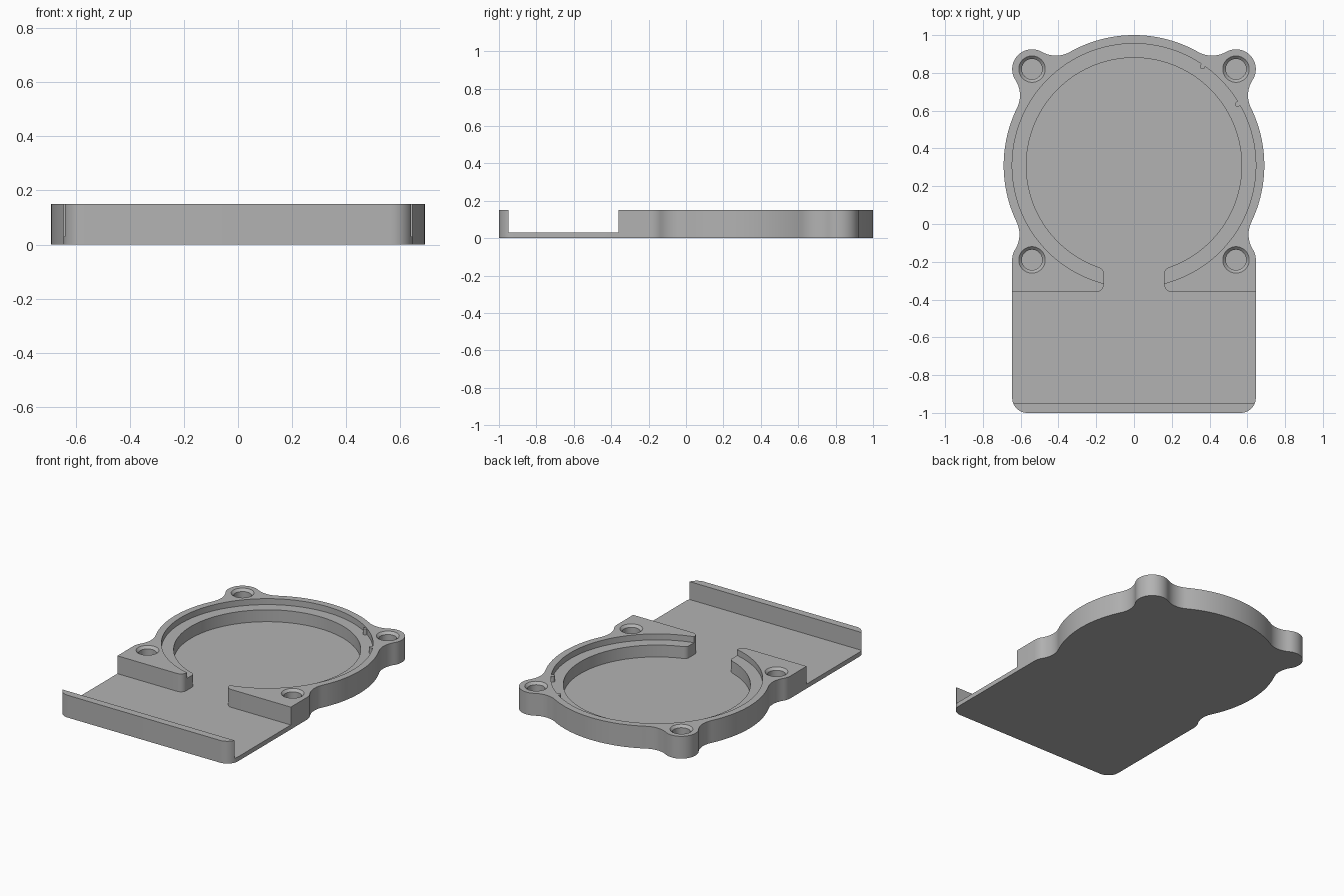
import bpy, bmesh
from math import cos, sin, pi, sqrt, atan2, radians
from mathutils import Vector

cube = bpy.data.objects.get("Cube")
if cube:
    bpy.data.objects.remove(cube, do_unlink=True)

grey = bpy.data.materials.new("plain grey")
grey.use_nodes = True
grey.diffuse_color = (0.45, 0.45, 0.45, 1)
grey.node_tree.nodes["Principled BSDF"].inputs["Base Color"].default_value = grey.diffuse_color

HEIGHT, FLOOR, LEDGE = 0.15, 0.03, 0.11
CENTRE, RIM = Vector((0, 0.31)), 0.69
LUG, BLEND = 0.105, 0.15
UPPER, LOWER = Vector((0.54, 0.82)), Vector((0.54, -0.19))


def arc(c, r, a0, a1, n=12):
    return [Vector((c[0] + r * cos(a0 + (a1 - a0) * i / n),
                    c[1] + r * sin(a0 + (a1 - a0) * i / n))) for i in range(n + 1)]


def angle(a, b):
    """Direction from a to b."""
    return atan2(b[1] - a[1], b[0] - a[0])


def blend_centre(lug, side):
    """Centre of the hollow arc joining the round rim to a lug."""
    d = lug - CENTRE
    r1, r2 = RIM + BLEND, LUG + BLEND
    along = (r1 * r1 - r2 * r2 + d.length_squared) / (2 * d.length)
    u = d.normalized()
    return CENTRE + u * along + Vector((-u.y, u.x)) * side * sqrt(r1 * r1 - along * along)


def hollow(f, a, b):
    """Shorter arc about f from the side facing a to the side facing b."""
    a0, a1 = angle(f, a), angle(f, b)
    a1 += 2 * pi * round((a0 - a1) / (2 * pi))
    return arc(f, BLEND, a0, a1)


def mirrored(half):
    """Close a right-hand half outline with its mirror image."""
    pts = half + [Vector((-p.x, p.y)) for p in reversed(half)]
    return [p for i, p in enumerate(pts) if (p - pts[i - 1]).length > 1e-5]


def prism(name, pts, z0, z1):
    bm = bmesh.new()
    face = bm.faces.new([bm.verts.new((p.x, p.y, z0)) for p in pts])
    top = bmesh.ops.extrude_face_region(bm, geom=[face])["geom"]
    bmesh.ops.translate(bm, vec=(0, 0, z1 - z0),
                        verts=[v for v in top if isinstance(v, bmesh.types.BMVert)])
    bmesh.ops.recalc_face_normals(bm, faces=bm.faces)
    mesh = bpy.data.meshes.new(name)
    bm.to_mesh(mesh)
    bm.free()
    obj = bpy.data.objects.new(name, mesh)
    bpy.context.collection.objects.link(obj)
    mesh.materials.append(grey)
    return obj


def cone(name, x, y, r0, r1, z0, z1, sides=48):
    bpy.ops.mesh.primitive_cone_add(vertices=sides, radius1=r0, radius2=r1, depth=z1 - z0,
                                    location=(x, y, (z0 + z1) / 2))
    obj = bpy.context.object
    obj.name = name
    obj.data.materials.append(grey)
    return obj


# Housing outline: round rim, two upper lugs, two lower lugs running into the tray
f1, f2, f3 = blend_centre(UPPER, 1), blend_centre(UPPER, -1), blend_centre(LOWER, 1)
half = arc(CENTRE, RIM, pi / 2, angle(CENTRE, f1), 20)
half += hollow(f1, CENTRE, UPPER)
half += arc(UPPER, LUG, angle(UPPER, f1), angle(UPPER, f2), 24)
half += hollow(f2, UPPER, CENTRE)
half += arc(CENTRE, RIM, angle(CENTRE, f2), angle(CENTRE, f3), 32)
half += hollow(f3, CENTRE, LOWER)
half += arc(LOWER, LUG, angle(LOWER, f3), 0)
half += arc((0.565, -0.92), 0.08, 0, -pi / 2)
housing = prism("housing", mirrored(half), 0, HEIGHT)

# Pocket outline: round chamber, rounded gap and wide tray behind the front lip
r = 0.035
inner = 0.57
nose = Vector((0.16 + r, CENTRE.y - sqrt((inner + r) ** 2 - (0.16 + r) ** 2)))
start = angle(CENTRE, nose)
half = arc(CENTRE, inner, pi / 2, start, 60)
half += arc(nose, r, angle(nose, CENTRE), pi, 8)
half += arc((0.2, -0.32), 0.04, pi, 1.5 * pi, 8)
half += [Vector((0.8, -0.36)), Vector((0.8, -0.95))]
cutters = [prism("pocket_cutter", mirrored(half), FLOOR, 0.3)]

# Shallow ledge around the chamber
cutters.append(cone("ledge_cutter", 0, CENTRE.y, 0.645, 0.645, LEDGE, 0.3, 128))

# Blind screw holes with a bevelled mouth
for lug in (UPPER, LOWER):
    for side in (-1, 1):
        x = side * lug.x
        cutters.append(cone("hole_cutter", x, lug.y, 0.054, 0.054, FLOOR, 0.3))
        cutters.append(cone("bevel_cutter", x, lug.y, 0.044, 0.08, HEIGHT - 0.026, HEIGHT + 0.01))

for cutter in cutters:
    mod = housing.modifiers.new(cutter.name, "BOOLEAN")
    mod.operation, mod.solver, mod.object = "DIFFERENCE", "EXACT", cutter
    cutter.hide_render = True

bpy.context.view_layer.update()
result = bpy.data.meshes.new_from_object(
    housing.evaluated_get(bpy.context.evaluated_depsgraph_get()))
housing.modifiers.clear()
housing.data = result
for cutter in cutters:
    bpy.data.objects.remove(cutter, do_unlink=True)

# Two small locating tabs on the ledge wall
tabs = []
for a in (radians(55.3), radians(30.6)):
    p = CENTRE + Vector((cos(a), sin(a))) * 0.637
    tabs.append(cone("locating_tab", p.x, p.y, 0.014, 0.014, LEDGE - 0.005, HEIGHT - 0.001, 16))

bpy.ops.object.select_all(action="DESELECT")
for obj in [housing] + tabs:
    obj.select_set(True)
bpy.context.view_layer.objects.active = housing
bpy.ops.object.shade_smooth_by_angle(angle=radians(30))
